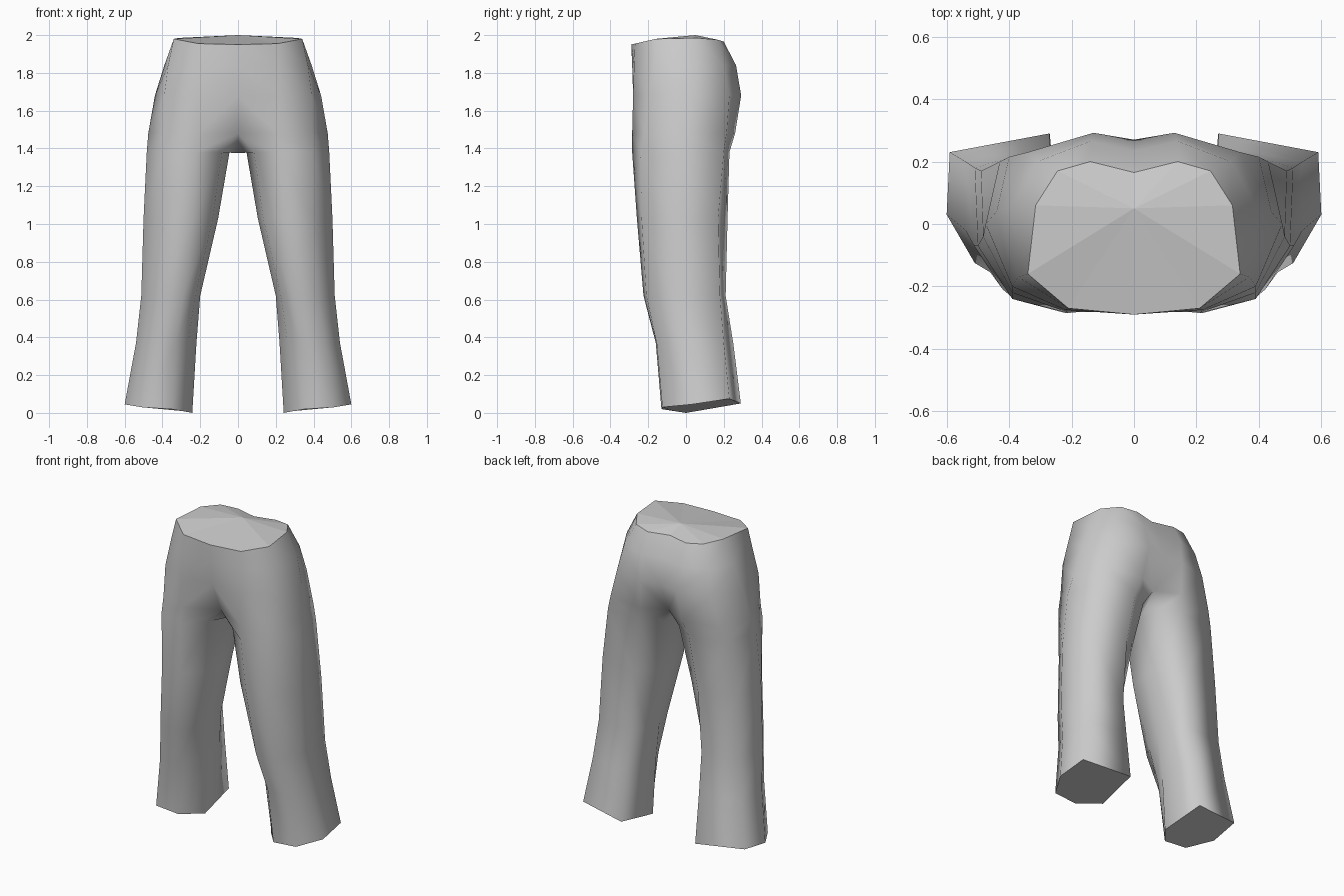
import bpy
import bmesh
from mathutils import Vector

# Remove the default object
cube = bpy.data.objects.get("Cube")
if cube:
    bpy.data.objects.remove(cube, do_unlink=True)


def make_material(name, colour):
    material = bpy.data.materials.new(name)
    material.use_nodes = True
    material.diffuse_color = colour
    material.node_tree.nodes["Principled BSDF"].inputs["Base Color"].default_value = colour
    return material


def leg_section(points, bulge):
    """Turn a six sided section into eight sides by splitting both inner sides."""
    inner, front, front_outer, outer, back_outer, back = [Vector(p) for p in points]
    centre = sum((Vector(p) for p in points), Vector()) / len(points)

    def split(a, b):
        middle = (a + b) / 2
        push = middle - centre
        push.z = 0
        return middle + push * bulge

    return [split(inner, front), front, front_outer, outer, back_outer, back,
            split(back, inner), inner]


def flat_section(z, points):
    return [(x, y, z) for x, y in points]


def add_ring(bm, points):
    return [bm.verts.new(p) for p in points]


def bridge(bm, upper, lower, closed):
    count = len(lower)
    for i in range(count if closed else count - 1):
        j = (i + 1) % count
        bm.faces.new((upper[i], lower[i], lower[j], upper[j]))


# Half sections from the front middle round the hip to the back middle
waist = [(0, -.29, 1.95), (.21, -.27, 1.955), (.34, -.16, 1.98), (.315, .06, 1.985),
         (.245, .17, 1.975), (.14, .2, 1.965), (0, .165, 1.965)]
upper_hip = flat_section(1.84, [(0, -.285), (.22, -.275), (.37, -.17), (.39, .06),
                                (.31, .2), (.14, .265), (0, .235)])
lower_hip = flat_section(1.68, [(0, -.265), (.22, -.28), (.39, -.2), (.44, .04),
                                (.34, .23), (.13, .292), (0, .27)])
groin = flat_section(1.48, [(0, -.18), (.21, -.285), (.39, -.22), (.475, .0),
                            (.4, .215), (.15, .26), (0, .18)])
crotch = (0, 0, 1.375)

# Leg sections: inner, front, front outer, outer, back outer, back
thigh = flat_section(1.38, [(.045, 0), (.22, -.285), (.39, -.24), (.483, -.04),
                            (.43, .2), (.18, .23)])
lower_thigh = flat_section(1.03, [(.105, -.02), (.24, -.26), (.39, -.235), (.5, -.07),
                                  (.49, .17), (.24, .22)])
knee = flat_section(.62, [(.2, -.01), (.29, -.225), (.42, -.21), (.512, -.07),
                          (.51, .18), (.26, .21)])
shin = flat_section(.37, [(.22, 0), (.33, -.16), (.46, -.155), (.54, -.02),
                          (.54, .2), (.27, .25)])
hem = [(.242, 0, 0), (.35, -.13, .02), (.51, -.125, .03), (.6, .03, .045),
       (.59, .23, .075), (.27, .29, .05)]

bm = bmesh.new()

# Hips, open along the middle
hip_rings = [add_ring(bm, s) for s in (waist, upper_hip, lower_hip, groin)]
for upper, lower in zip(hip_rings, hip_rings[1:]):
    bridge(bm, upper, lower, False)

# Leg, closed below the crotch
leg_rings = [hip_rings[-1] + [bm.verts.new(crotch)]]
for section, bulge in ((thigh, .3), (lower_thigh, .25), (knee, .15), (shin, .1), (hem, 0)):
    leg_rings.append(add_ring(bm, leg_section(section, bulge)))
for upper, lower in zip(leg_rings, leg_rings[1:]):
    bridge(bm, upper, lower, True)

# Smooth cloth with flat, crisp ends
for face in bm.faces:
    face.smooth = True
top_middle = bm.verts.new((0, .05, 2))
for a, b in zip(hip_rings[0], hip_rings[0][1:]):
    bm.faces.new((a, b, top_middle))
    bm.edges.get((a, b)).smooth = False
bottom = bm.faces.new(leg_rings[-1][::-1])
for edge in bottom.edges:
    edge.smooth = False

mesh = bpy.data.meshes.new("trousers")
bm.normal_update()
bm.to_mesh(mesh)
bm.free()
mesh.materials.append(make_material("plain grey cloth", (.6, .6, .6, 1)))

trousers = bpy.data.objects.new("trousers", mesh)
bpy.context.collection.objects.link(trousers)

# Matching right half
mirror = trousers.modifiers.new("mirror", "MIRROR")
mirror.use_axis[0] = True
mirror.use_clip = True
mirror.merge_threshold = .001
